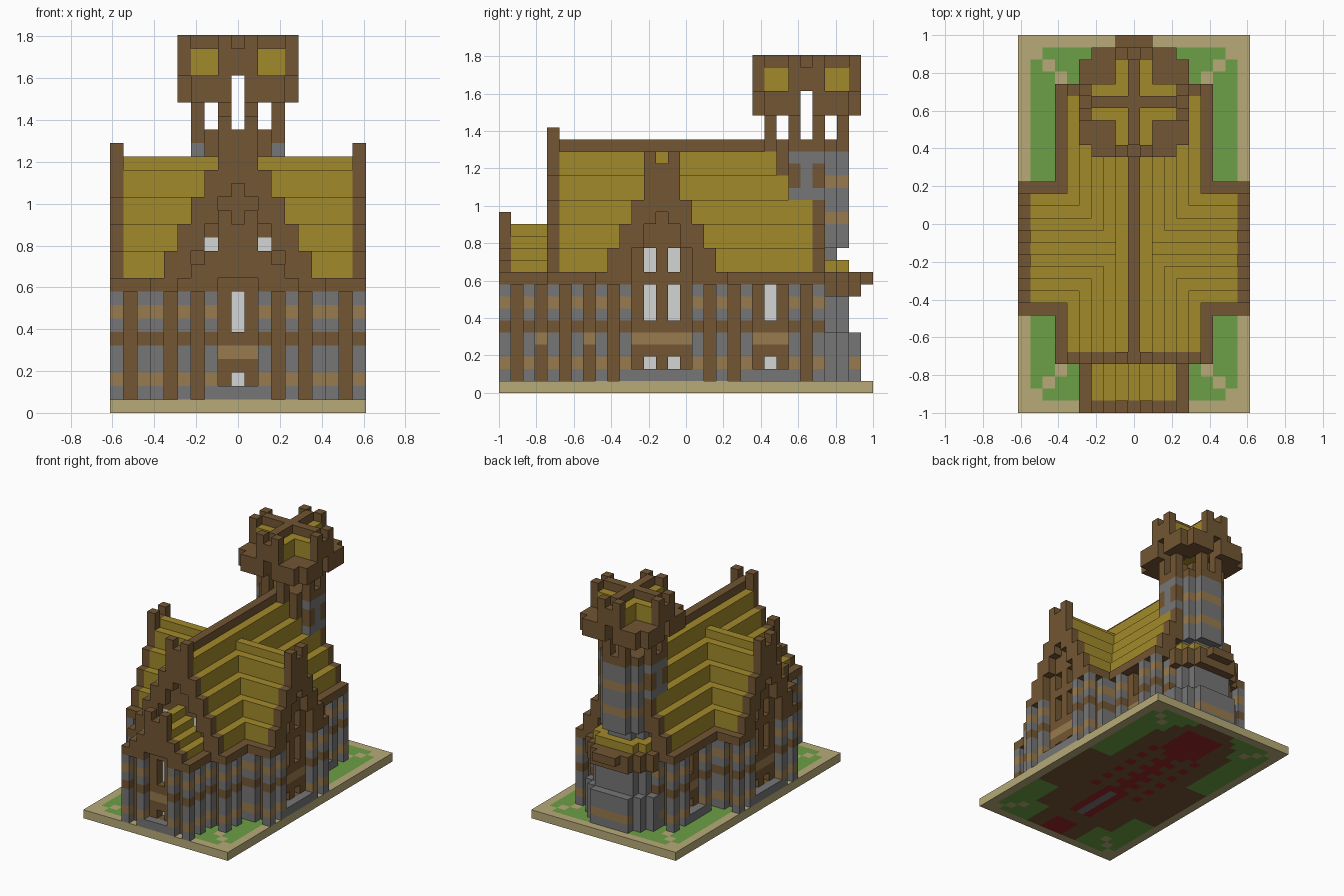
import bpy
from mathutils import Vector

if "Cube" in bpy.data.objects:
    bpy.data.objects.remove(bpy.data.objects["Cube"])

U = 2 / 31                      # edge of one block
TOWER_Y = 10                    # tower centre row


def linear(c):
    c /= 255
    return c / 12.92 if c <= 0.04045 else ((c + 0.055) / 1.055) ** 2.4


PALETTE = {
    "dark_wood": (115, 86, 51), "light_wood": (153, 123, 78), "stone": (118, 118, 118),
    "thatch": (162, 138, 42), "sand": (183, 170, 119), "grass": (108, 160, 70),
    "glass": (211, 213, 213), "carpet": (150, 36, 38),
}
materials = {}
for label, rgb in PALETTE.items():
    mat = bpy.data.materials.new(label)
    mat.use_nodes = True
    color = [linear(c) for c in rgb] + [1]
    mat.diffuse_color = color
    mat.node_tree.nodes["Principled BSDF"].inputs["Base Color"].default_value = color
    materials[label] = mat

blocks = {}                     # block position -> (part, material)


def put(part, mat, i, j, k0, k1=None):
    """Column of blocks from k0 up to k1 (exclusive), mirrored left and right."""
    for k in range(k0, k0 + 1 if k1 is None else k1):
        for side in (i, -i):
            blocks[side, j, k] = (part, mat)


def cut(i, j, k0, k1):
    for k in range(k0, k1):
        for side in (i, -i):
            blocks.pop((side, j, k), None)


def pillar(part, i, j):
    put(part, "stone", i, j, 1, 9)
    for k, mat in ((2, "light_wood"), (7, "light_wood"), (5, "dark_wood")):
        put(part, mat, i, j, k)


def window_bay(part, place, centre, outer, wall, deep):
    """Recessed tall window over a timber panel, with a low light and a stone sill."""
    for s in (-1, 0, 1):
        put(part, "light_wood", *place(centre + s, wall), 4)
        put(part, "stone", *place(centre + s, outer), 1)
    for k0, k1 in ((6, 9), (2, 3)):
        cut(*place(centre, wall), k0, k1)
        put(part, "glass", *place(centre, deep), k0, k1)


def wing(name, place, length, tops, windows, ridge="thatch", back_gable=False):
    """Gabled wing: a runs across, n runs inward from the gable face."""
    w = len(tops) - 1
    for n in range(length):
        gable = n == 0 or (back_gable and n == length - 1)
        for a in range(-w, w + 1):
            d = abs(a)
            at = place(a, n)
            top = tops[d]
            if n or d > w - 3:
                put(name + "_eaves", "dark_wood", *at, 9)
            if gable:
                # stepped gable rim with two horns beside the ridge
                if d < w:
                    horn = 2 if d == 1 and n == 0 else 0
                    put(name + "_gable", "dark_wood", *at, max(10, top - 4), top + horn)
                if (w - d) % 2 == 0 and a not in windows:
                    pillar(name + "_pillars", *at)
            elif d < w:
                put(name + "_walls", "dark_wood", *at, 1, 10)
                put(name + "_walls", "dark_wood", *at, 10, max(10, top - 2))
                put(name + "_roof", "thatch", *at, max(10, top - 2), top)
                if d == 0:
                    put(name + "_roof", ridge, *at, top - 1)
            elif n % 2 == 0:
                pillar(name + "_pillars", *at)
    for a in windows:
        window_bay(name + "_windows", place, a, 0, 1, 2)


# Ground slab with lawn, paths and the floor under the building
def floor_colour(i, j):
    d = abs(j - TOWER_Y)
    if i == 9 or abs(j) == 15 or (i, abs(j)) in ((8, 14), (7, 13), (6, 12)):
        return "sand"
    if (i <= 2 and d <= 2) or (i <= 1 and -14 <= j <= -12):
        return "carpet"
    if i <= 1 and -9 <= j <= -4:
        return "carpet" if i else "stone"
    if i <= 3 and -3 <= j <= 7 and (i == 0 or (i % 2 and j % 2)):
        return "carpet"
    inside = ((i <= 5 and -10 <= j <= 10) or (i <= 8 and -6 <= j <= 2)
              or (i <= 3 and j < 0) or (j > 0 and i <= 4 and i + d <= 6))
    return "dark_wood" if inside else "grass"


for i in range(10):
    for j in range(-15, 16):
        put("ground_slab", floor_colour(i, j), i, j, 0)


# Round stair tower at the back, partly swallowed by the nave built after it
def disc(part, mat, radius, corner, k0, k1):
    for i in range(radius + 1):
        for d in range(-radius, radius + 1):
            if i + abs(d) <= corner:
                put(part, mat, i, TOWER_Y + d, k0, k1)


disc("tower_base", "stone", 4, 6, 1, 5)
for i in range(3):
    put("tower_base", "light_wood", i, TOWER_Y + 4, 2)
disc("tower_base", "stone", 3, 5, 5, 8)
disc("tower_eaves", "dark_wood", 4, 6, 8, 9)
disc("tower_eaves", "dark_wood", 5, 6, 9, 10)
disc("tower_skirt_roof", "thatch", 3, 5, 10, 11)
disc("tower_shaft", "stone", 2, 3, 11, 12)
disc("tower_shaft", "stone", 3, 4, 12, 20)
for k in (14, 17):
    disc("tower_shaft", "light_wood", 3, 4, k, k + 1)
disc("tower_shaft", "dark_wood", 3, 4, 20, 21)
put("tower_shaft", "stone", 3, TOWER_Y, 17)
for s in (-1, 1):
    put("tower_shaft", "dark_wood", 3, TOWER_Y + s, 17, 19)
put("tower_shaft", "dark_wood", 2, TOWER_Y - 2, 17, 21)

# Open belfry legs
for i, d in ((1, 3), (3, 1)):
    for s in (-d, d):
        put("belfry_legs", "dark_wood", i, TOWER_Y + s, 21, 25)

# Belfry head: crossed ridges, four small gables, thatch between
HEAD_TOPS = (28, 27, 25, 24)
for i in range(5):
    for d in range(-4, 5):
        low, high = sorted((i, abs(d)))
        j = TOWER_Y + d
        if low == 4:
            continue
        top = HEAD_TOPS[low]
        if high == 4:
            if low == 0:
                put("belfry_gables", "dark_wood", i, j, 25, 27)
            else:
                put("belfry_gables", "dark_wood", i, j, 23, 28 if low == 1 else 25)
        elif low == 0:
            put("belfry_ridges", "dark_wood", i, j, 25, 28)
        elif low >= 2:
            put("belfry_gables", "dark_wood", i, j, 23, 25)
        else:
            put("belfry_roof", "thatch", i, j, top - 2, top)

# Porch and nave, the nave with one window on each long side
wing("porch", lambda a, n: (a, n - 15), 6, (14, 13, 12, 11, 10), (0,))
wing("nave", lambda a, n: (a, n - 11), 23, (21, 20, 18, 16, 14, 12, 10), (),
     ridge="dark_wood", back_gable=True)
put("nave_windows", "glass", 2, -10, 12)
cut(6, 7, 1, 9)
window_bay("nave_windows", lambda a, n: (n, a), 7, 6, 5, 4)

# Transept across the nave, with paired gable lights
wing("transept", lambda a, n: (9 - n, a - 2), 10, (19, 18, 16, 14, 12, 10), (-1, 1))
for j in (-3, -1):
    cut(8, j, 10, 12)
    put("transept_windows", "glass", 7, j, 10, 12)

# Pale timber infill low on the side walls
put("porch_walls", "light_wood", 3, -12, 4)
put("nave_walls", "light_wood", 5, -8, 4)

# Turn the blocks of each part into one mesh of exposed faces
DIRECTIONS = [Vector(s * (n == axis) for n in range(3)) for axis in range(3) for s in (-1, 1)]


def build(part, cells):
    verts, faces, slots = {}, [], []
    names = sorted({mat for _, mat in cells})
    for pos, mat in cells:
        for normal in DIRECTIONS:
            if tuple(int(p + q) for p, q in zip(pos, normal)) in blocks:
                continue
            u = Vector((normal.y, normal.z, normal.x))
            v = normal.cross(u)
            middle = Vector(pos) + normal / 2
            ring = []
            for s, t in ((-1, -1), (1, -1), (1, 1), (-1, 1)):
                corner = middle + (u * s + v * t) / 2 + Vector((0, 0, 0.5))
                ring.append(verts.setdefault(tuple(corner * U), len(verts)))
            faces.append(ring)
            slots.append(names.index(mat))
    if not faces:
        return
    mesh = bpy.data.meshes.new(part)
    mesh.from_pydata(list(verts), [], faces)
    for name in names:
        mesh.materials.append(materials[name])
    for face, slot in zip(mesh.polygons, slots):
        face.material_index = slot
    bpy.context.collection.objects.link(bpy.data.objects.new(part, mesh))


parts = {}
for pos, (part, mat) in blocks.items():
    parts.setdefault(part, []).append((pos, mat))
for part, cells in parts.items():
    build(part, cells)
